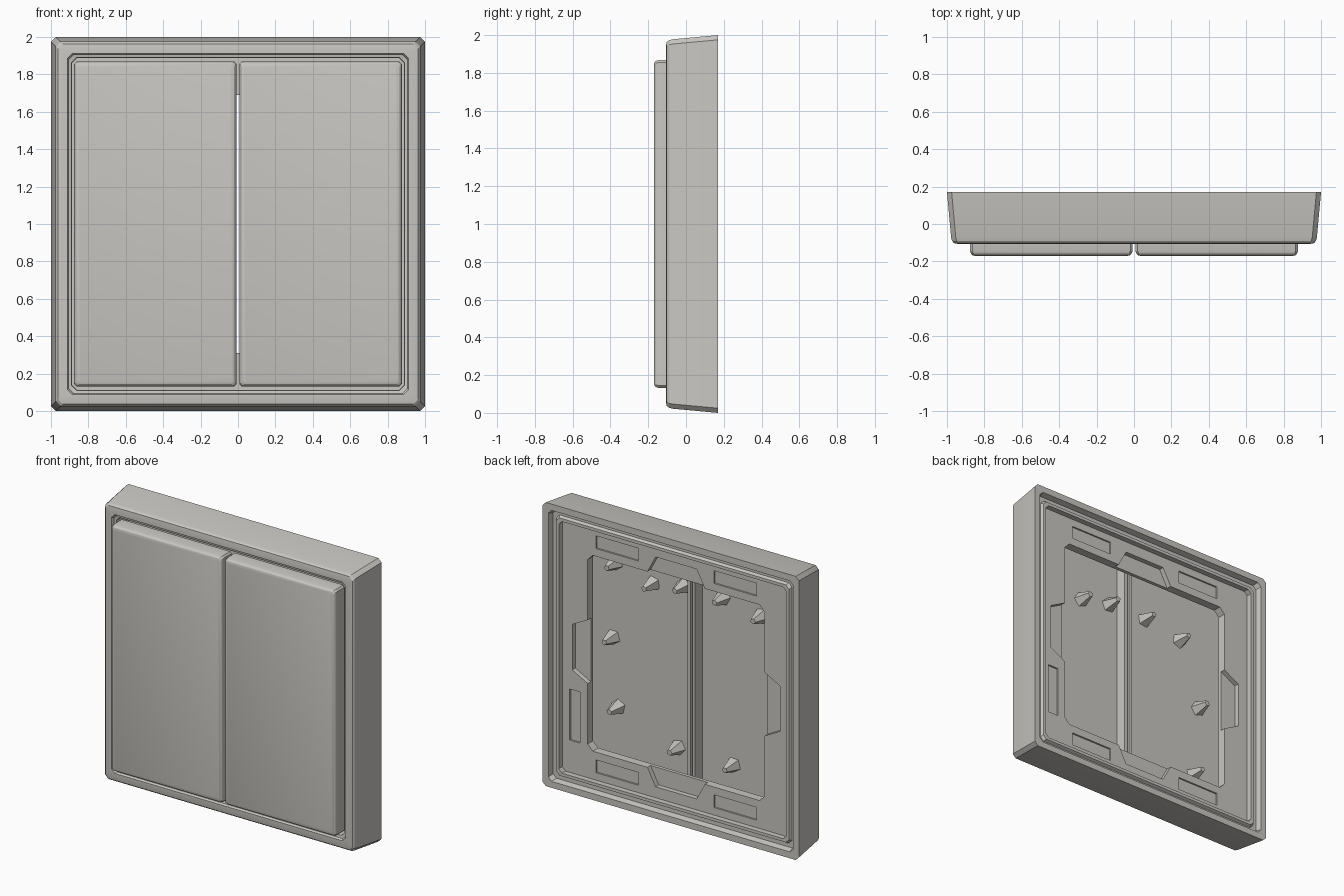
import bpy, bmesh, math
from mathutils import Vector, Matrix

cube = bpy.data.objects.get("Cube")
if cube:
    bpy.data.objects.remove(cube, do_unlink=True)

COLOUR = (0.58, 0.57, 0.54, 1)
plastic = bpy.data.materials.new("warm_grey_plastic")
plastic.use_nodes = True
plastic.diffuse_color = COLOUR
bsdf = plastic.node_tree.nodes["Principled BSDF"]
bsdf.inputs["Base Color"].default_value = COLOUR
bsdf.inputs["Roughness"].default_value = 0.5


def finish(name, bm):
    bmesh.ops.recalc_face_normals(bm, faces=bm.faces)
    mesh = bpy.data.meshes.new(name)
    bm.to_mesh(mesh)
    bm.free()
    mesh.materials.append(plastic)
    ob = bpy.data.objects.new(name, mesh)
    bpy.context.collection.objects.link(ob)
    return ob


def smooth(ob):
    bpy.ops.object.select_all(action='DESELECT')
    ob.select_set(True)
    bpy.context.view_layer.objects.active = ob
    bpy.ops.object.shade_smooth_by_angle(angle=math.radians(25))


def ring(bm, cx, hw, hh, y, c):
    """Rectangle with chamfered corners in the xz plane, around z = 1."""
    pts = []
    for sx, sz in ((1, 1), (-1, 1), (-1, -1), (1, -1)):
        pair = [(sx * hw, sz * (hh - c)), (sx * (hw - c), sz * hh)]
        pts += pair if sx * sz > 0 else pair[::-1]
    return [bm.verts.new((cx + x, y, 1 + z)) for x, z in pts]


def loft(name, cx, sections, closed):
    """Joins sections (half width, half height, y, chamfer) into a skin."""
    bm = bmesh.new()
    rings = [ring(bm, cx, *s) for s in sections]
    following = rings[1:] + ([rings[0]] if closed else [])
    for a, b in zip(rings, following):
        for i in range(len(a)):
            j = (i + 1) % len(a)
            bm.faces.new((a[i], a[j], b[j], b[i]))
    if not closed:
        bm.faces.new(rings[0])
        bm.faces.new(rings[-1])
    return finish(name, bm)


def prism(name, pts, y0, y1):
    """Extrudes an xz outline from y0 to y1."""
    bm = bmesh.new()
    a = [bm.verts.new((x, y0, z)) for x, z in pts]
    b = [bm.verts.new((x, y1, z)) for x, z in pts]
    bm.faces.new(a)
    bm.faces.new(b)
    for i in range(len(a)):
        j = (i + 1) % len(a)
        bm.faces.new((a[i], a[j], b[j], b[i]))
    return finish(name, bm)


def cut(ob, cutter):
    mod = ob.modifiers.new("cut", 'BOOLEAN')
    mod.operation = 'DIFFERENCE'
    mod.solver = 'EXACT'
    mod.object = cutter
    bpy.context.view_layer.objects.active = ob
    bpy.ops.object.modifier_apply(modifier=mod.name)
    bpy.data.objects.remove(cutter, do_unlink=True)


# Outer frame: rounded front edge, inner step, stepped back rim
profile = [(1.0, .17), (.978, -.07), (.973, -.09), (.963, -.102), (.945, -.106),
           (.912, -.106), (.905, -.09), (.889, -.085), (.887, .15),
           (.908, .15), (.918, .13), (.945, .13), (.955, .17)]
frame = loft("outer_frame", 0, [(h, h, y, .025) for h, y in profile], True)
smooth(frame)

# Two hollow rockers, open at the back
HALF_W, HALF_H, CENTRE = .434, .868, .442
shell = [(.025, -.135), (.022, -.06), (0, -.06), (0, -.145),
         (.005, -.159), (.013, -.167), (.024, -.17)]
for side, sign in (("left", 1), ("right", -1)):
    rocker = loft(side + "_rocker", sign * CENTRE,
                  [(HALF_W - i, HALF_H - i, y, .012) for i, y in shell], False)
    smooth(rocker)

# Back mounting plate with its large opening
BACK = .11
plate = loft("mounting_plate", 0, [(.895, .895, .05, .01), (.895, .895, BACK, .01)], False)
cut(plate, loft("opening_cutter", 0, [(.69, .69, 0, .04), (.69, .69, .2, .04)], False))

# Tapered notches at the middle of each side of the opening
outline = [(-.24, .66), (.24, .66), (.16, .81), (-.16, .81)]
for k in range(4):
    turn = Matrix.Rotation(k * math.pi / 2, 2)
    pts = [turn @ Vector(p) for p in outline]
    cut(plate, prism("notch_cutter", [(p.x, p.y + 1) for p in pts], .075, .2))

# Shallow rectangular pockets in the plate
pockets = [(x, z, .165, .045) for x in (-.46, .46) for z in (-.79, .79)]
pockets.append((.79, -.48, .04, .18))
for x, z, w, h in pockets:
    pts = [(x - w, 1 + z - h), (x + w, 1 + z - h), (x + w, 1 + z + h), (x - w, 1 + z + h)]
    cut(plate, prism("pocket_cutter", pts, BACK - .012, .2))

# Small faceted clip posts behind the rockers
posts = [(.64, .55), (.35, .48), (.11, .53), (-.2, .53), (-.5, .48), (.66, .02),
         (-.66, .02), (.62, -.46), (-.62, -.5), (.15, -.62), (-.28, -.63)]
bm = bmesh.new()
for i, (x, z) in enumerate(posts):
    place = (Matrix.Translation((x, -.085, 1 + z)) @ Matrix.Rotation(i, 4, 'Y')
             @ Matrix.Rotation(-math.pi / 2, 4, 'X'))
    bmesh.ops.create_cone(bm, cap_ends=True, segments=5, radius1=.055,
                          radius2=.02, depth=.11, matrix=place)
finish("clip_posts", bm)
